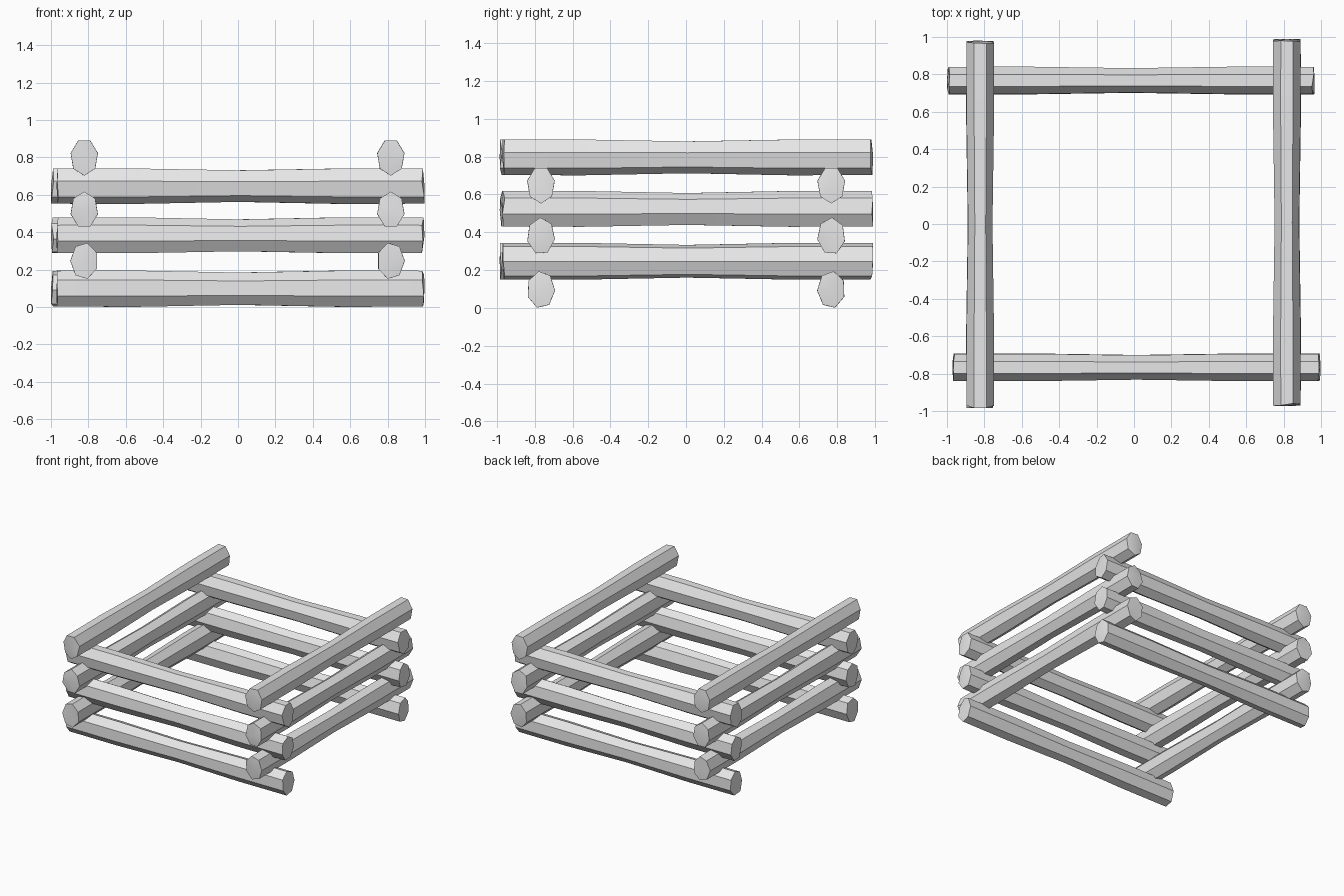
import bpy, bmesh, math, random
from mathutils import Matrix, Vector

if "Cube" in bpy.data.objects:
    bpy.data.objects.remove(bpy.data.objects["Cube"], do_unlink=True)

random.seed(4)
SIDES, HALF_W, HALF_H = 7, 0.0744, 0.0985

wood = bpy.data.materials.new("pale_grey_wood")
wood.use_nodes = True
GREY = (0.8, 0.8, 0.8, 1)
wood.diffuse_color = GREY
wood.node_tree.nodes["Principled BSDF"].inputs["Base Color"].default_value = GREY


def log(name, start, end, offset, height, roll, turn):
    """Seven-sided log along local x; outward is local -y, turned about z."""
    bm = bmesh.new()
    rings = []
    for t, scale in ((0, 1), (0.22, 1.01), (0.5, 0.9), (0.78, 1.01), (1, 1)):
        ring = []
        for i in range(SIDES):
            a = math.radians(roll) + math.tau * i / SIDES
            x = start + (end - start) * t
            if t in (0, 1):
                # slightly uneven sawn ends
                x += random.uniform(0, 0.015) * (1 if t == 0 else -1)
            ring.append(bm.verts.new((x, -math.sin(a) * HALF_W * scale - offset,
                                      math.cos(a) * HALF_H * scale + height)))
        rings.append(ring)
    for r0, r1 in zip(rings, rings[1:]):
        for i in range(SIDES):
            j = (i + 1) % SIDES
            bm.faces.new((r0[i], r0[j], r1[j], r1[i]))
    # fan caps
    for ring, x in ((rings[0], start), (rings[-1], end)):
        hub = bm.verts.new(Vector((x, -offset, height)))
        for i in range(SIDES):
            bm.faces.new((hub, ring[i], ring[(i + 1) % SIDES]))
    bmesh.ops.recalc_face_normals(bm, faces=bm.faces)
    bm.transform(Matrix.Rotation(math.radians(turn), 4, "Z"))
    mesh = bpy.data.meshes.new(name)
    bm.to_mesh(mesh)
    bm.free()
    mesh.materials.append(wood)
    obj = bpy.data.objects.new(name, mesh)
    bpy.context.collection.objects.link(obj)
    bpy.ops.object.select_all(action="DESELECT")
    obj.select_set(True)
    bpy.context.view_layer.objects.active = obj
    bpy.ops.object.shade_smooth_by_angle(angle=math.radians(25))


FLAT_TOP = 180 / SIDES
# crosswise logs: front and back pair on each level
for level, (z, roll) in enumerate(((0.097, 10), (0.38, 3), (0.651, FLAT_TOP)), 1):
    log(f"front_log_{level}", -0.97, 0.997, 0.767, z, roll, 0)
    log(f"back_log_{level}", -0.965, 1.0, 0.768, z, roll, 180)

# lengthwise logs: left and right pair on each level
for level, (z, roll) in enumerate(((0.247, 90), (0.519, 0), (0.801, FLAT_TOP)), 1):
    log(f"left_log_{level}", -0.973, 0.99, 0.817, z, roll, 90)
    log(f"right_log_{level}", -0.98, 0.985, 0.822, z, roll, -90)
